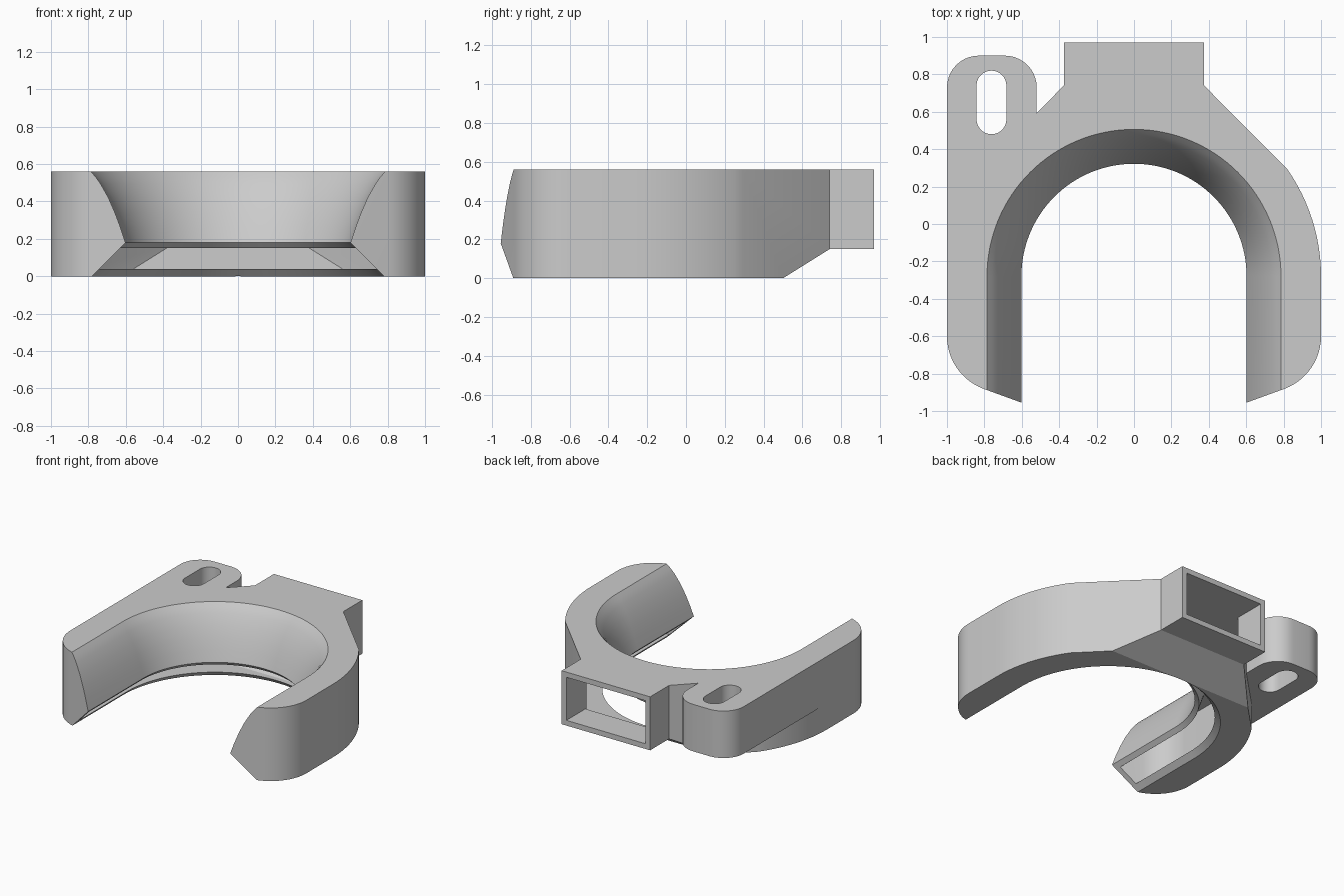
import bpy, bmesh, math

if "Cube" in bpy.data.objects:
    bpy.data.objects.remove(bpy.data.objects["Cube"])

CY = -0.28   # centre of the U-shaped arc
WALL = 0.04

grey = bpy.data.materials.new("grey plastic")
grey.diffuse_color = (0.6, 0.6, 0.6, 1)
grey.use_nodes = True
grey.node_tree.nodes["Principled BSDF"].inputs["Base Color"].default_value = grey.diffuse_color


def loft(name, rings):
    """Closed solid through rings that have equal point counts."""
    bm = bmesh.new()
    vs = [[bm.verts.new(p) for p in r] for r in rings]
    n = len(rings[0])
    for a, b in zip(vs, vs[1:]):
        for i in range(n):
            j = (i + 1) % n
            bm.faces.new((a[i], a[j], b[j], b[i]))
    bm.faces.new(vs[0][::-1])
    bm.faces.new(vs[-1])
    bmesh.ops.recalc_face_normals(bm, faces=bm.faces[:])
    me = bpy.data.meshes.new(name)
    bm.to_mesh(me)
    bm.free()
    ob = bpy.data.objects.new(name, me)
    bpy.context.collection.objects.link(ob)
    me.materials.append(grey)
    return ob


def prism(name, pts, z0, z1):
    return loft(name, [[(x, y, z) for x, y in pts] for z in (z0, z1)])


def arc(cx, cy, r, a0, a1, n):
    return [(cx + r * math.cos(math.radians(a0 + (a1 - a0) * i / n)),
             cy + r * math.sin(math.radians(a0 + (a1 - a0) * i / n))) for i in range(n + 1)]


def boolean(ob, other, op):
    m = ob.modifiers.new(op, 'BOOLEAN')
    m.operation, m.solver, m.object = op, 'EXACT', other
    bpy.context.view_layer.objects.active = ob
    bpy.ops.object.modifier_apply(modifier=m.name)
    bpy.data.objects.remove(other)


def outline(d, back):
    """Plan of the duct, inset by d, ending at y = back."""
    s = math.tan(math.radians(20))
    corner = arc(0.7, -0.6, 0.3 - d, -70, 0, 12)
    x, y = corner[0]
    half = [(0.5, y - (x - 0.5) * s)] + corner + arc(0, CY, 1 - d, 0, 35, 12)
    half += [(0.375 - d, 0.74 - 0.414 * d), (0.375 - d, back)]
    return half + [(-x, y) for x, y in reversed(half)]


def u_core(name, levels):
    """Inner opening: a U plan whose radius changes with height."""
    return loft(name, [[(p[0], p[1], z) for p in
                        [(r, -1.6)] + arc(0, CY, r, 0, 180, 64) + [(-r, -1.6)]]
                       for r, z in levels])


def wedge(name, lift):
    """Everything below the sloped underside of the inlet."""
    yz = [(0.4, -0.0625), (0.74, 0.15), (1.3, 0.15), (1.3, -0.3), (0.4, -0.3)]
    return loft(name, [[(x, y, z + lift) for y, z in yz] for x in (-1.5, 1.5)])


# outer shell with the slotted mounting lug
body = prism("fan_duct", outline(0, 0.97), 0, 0.56)
boolean(body, wedge("slope_cutter", 0), 'DIFFERENCE')
lug = [(-0.52, CY)] + arc(-0.69, 0.73, 0.17, 0, 90, 10) \
    + arc(-0.83, 0.73, 0.17, 90, 180, 10) + [(-1, CY)]
boolean(body, prism("lug", lug, 0.2, 0.56), 'UNION')

# flared central opening
curve = [(0.602, 0.18), (0.628, 0.26), (0.658, 0.34), (0.693, 0.42),
         (0.735, 0.495), (0.76, 0.53), (0.786, 0.56)]
boolean(body, u_core("core", [(0.88, -0.1)] + curve + [(0.82, 0.6)]), 'DIFFERENCE')

# hollow air channel: open at the back inlet and along the lower inner slit
air = prism("air", outline(WALL, 1.2), WALL, 0.52)
boolean(air, wedge("air_slope", WALL), 'DIFFERENCE')
inner = [(r + WALL, z) for r, z in curve]
boolean(air, u_core("air_core", [(0.632, 0.15)] + inner + [(0.87, 0.6)]), 'DIFFERENCE')
boolean(body, air, 'DIFFERENCE')

# screw slot through the lug
slot = arc(-0.762, 0.74, 0.08, 0, 180, 14) + arc(-0.762, 0.56, 0.08, 180, 360, 14)
boolean(body, prism("slot", slot, -0.1, 0.8), 'DIFFERENCE')

bpy.ops.object.select_all(action='DESELECT')
body.select_set(True)
bpy.context.view_layer.objects.active = body
bpy.ops.object.shade_smooth_by_angle(angle=math.radians(25))
